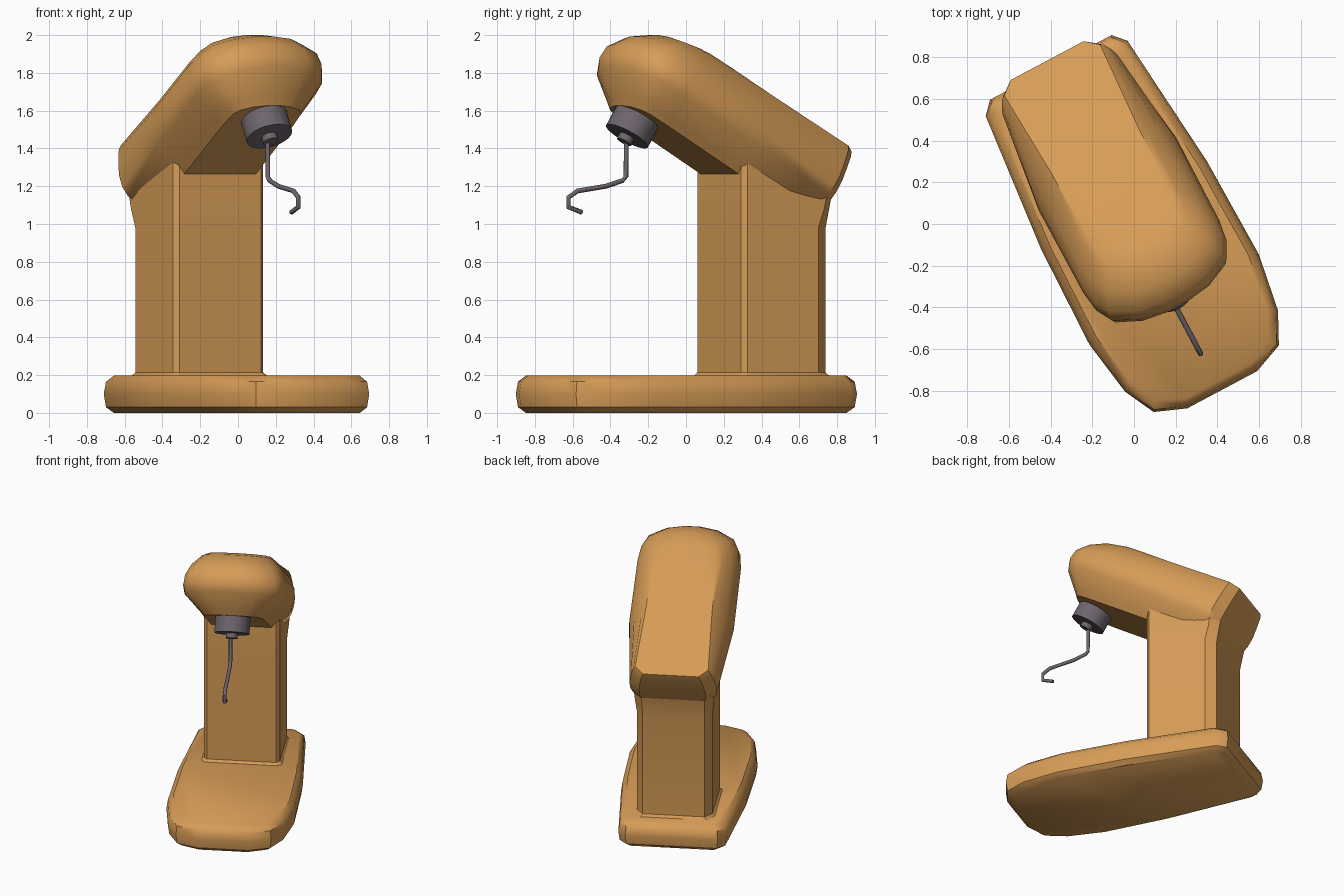
import bpy, bmesh, math
from mathutils import Vector, Matrix

if "Cube" in bpy.data.objects:
    bpy.data.objects.remove(bpy.data.objects["Cube"])

TURN = Matrix.Rotation(math.radians(28), 4, 'Z')   # whole mixer is turned
TILT = math.radians(31)                            # head is tipped back
CS, SN = math.cos(TILT), math.sin(TILT)


def material(name, rgb):
    m = bpy.data.materials.new(name)
    m.diffuse_color = (*rgb, 1)
    m.use_nodes = True
    m.node_tree.nodes["Principled BSDF"].inputs["Base Color"].default_value = m.diffuse_color
    return m


ORANGE = material("warm_orange", (0.68, 0.335, 0.095))
GREY = material("dull_grey", (0.155, 0.13, 0.15))


def place(u, f, z):
    """right, forward, up -> world"""
    return TURN @ Vector((u, -f, z))


def tilted(u, s, t):
    """right, along head, out of head -> world"""
    return place(u, -0.16 + s * CS - t * SN, 1.29 + s * SN + t * CS)


def finish(bm, name, mat, angle=32):
    bmesh.ops.recalc_face_normals(bm, faces=bm.faces)
    me = bpy.data.meshes.new(name)
    bm.to_mesh(me)
    bm.free()
    me.materials.append(mat)
    ob = bpy.data.objects.new(name, me)
    bpy.context.collection.objects.link(ob)
    bpy.context.view_layer.objects.active = ob
    ob.select_set(True)
    bpy.ops.object.shade_smooth_by_angle(angle=math.radians(angle))
    ob.select_set(False)
    return ob


def loft(name, rings, mat, angle=32):
    """Skin closed rings of world points and cap both ends."""
    bm = bmesh.new()
    vs = [[bm.verts.new(p) for p in r] for r in rings]
    n = len(vs[0])
    for a, b in zip(vs, vs[1:]):
        for i in range(n):
            j = (i + 1) % n
            bm.faces.new((a[i], a[j], b[j], b[i]))
    bm.faces.new(vs[0])
    bm.faces.new(vs[-1])
    return finish(bm, name, mat, angle)


def mirrored(half):
    """Complete a right-half outline given from back to front."""
    return half + [(-p[0],) + tuple(p[1:]) for p in reversed(half)]


# base: rounded slab
foot = mirrored([(0.33, -0.85), (0.385, -0.79), (0.45, -0.1), (0.46, 0.41),
                 (0.415, 0.69), (0.34, 0.84), (0.19, 0.90)])
loft("base", [[place(u * (1 - d / 0.45), 0.025 + (f - 0.025) * (1 - d / 0.87), z)
               for u, f in foot]
              for z, d in ((0.0, 0.045), (0.03, 0.01), (0.1, 0), (0.165, 0.01), (0.197, 0.045))],
     ORANGE, 40)

# column: straight post with a small foot fillet, flaring at the back into the head
post = [(0.22, -0.72), (0.27, -0.65), (0.27, -0.225), (0.245, -0.2)]
rings = [mirrored([(u * k, -0.46 + (f + 0.46) * k, z) for u, f in post])
         for z, k in ((0.19, 1.08), (0.215, 1.0), (0.98, 1.0))]
rings.append(mirrored([(0.225, -0.745, 1.11), (0.28, -0.68, 1.08),
                       (0.27, -0.225, 1.24), (0.245, -0.2, 1.28)]))
rings.append(mirrored([(0.225, -0.765, 1.2), (0.29, -0.70, 1.2),
                       (0.27, -0.225, 1.38), (0.245, -0.21, 1.4)]))
loft("column", [[place(*p) for p in r] for r in rings], ORANGE)


# head: tilted layers, widest in the middle; each is
# (height, back half width, side half width, back end, front shoulder, front end)
def head_layer(t, wb, w, back, shoulder, front):
    d = front - shoulder
    return [tilted(*p) for p in mirrored([
        (wb * 0.76, back, t), (wb, back + 0.06, t), (w, 0.0, t), (w * 0.99, shoulder - 0.12, t),
        (w * 0.95, shoulder, t), (w * 0.83, shoulder + d * 0.5, t),
        (w * 0.5, shoulder + d * 0.87, t), (w * 0.15, front, t)])]


LAYERS = [(0.0, 0.22, 0.215, -0.50, 0.56, 0.655),
          (0.03, 0.24, 0.24, -0.53, 0.58, 0.68),
          (0.15, 0.295, 0.36, -0.585, 0.63, 0.80),
          (0.21, 0.31, 0.373, -0.59, 0.64, 0.825),
          (0.28, 0.31, 0.365, -0.59, 0.63, 0.82),
          (0.36, 0.295, 0.325, -0.585, 0.58, 0.765),
          (0.43, 0.275, 0.265, -0.58, 0.50, 0.665),
          (0.455, 0.26, 0.235, -0.575, 0.42, 0.55)]
loft("head", [head_layer(*l) for l in LAYERS], ORANGE, 38)


# drive hub and hook socket under the head
def disc(name, r, t0, t1, n):
    loft(name, [[tilted(r * math.cos(a), 0.53 + r * math.sin(a), t)
                 for a in (2 * math.pi * i / n for i in range(n))]
                for t in (t0, t1)], GREY)


disc("drive_hub", 0.125, -0.115, 0.05, 28)
disc("hook_socket", 0.042, -0.15, -0.11, 16)

# dough hook: bent wire swept along a path (forward, up)
path = [(0.352, 1.47), (0.355, 1.25), (0.375, 1.23), (0.475, 1.20), (0.645, 1.175),
        (0.70, 1.14), (0.70, 1.09), (0.62, 1.062)]
rings = []
for i, (f, z) in enumerate(path):
    a, b = path[max(i - 1, 0)], path[min(i + 1, len(path) - 1)]
    d = Vector((b[0] - a[0], b[1] - a[1])).normalized()
    rings.append([place(-0.01 + 0.013 * math.cos(q),
                        f - d.y * 0.013 * math.sin(q), z + d.x * 0.013 * math.sin(q))
                  for q in (math.pi * k / 4 for k in range(8))])
loft("dough_hook", rings, GREY, 50)
